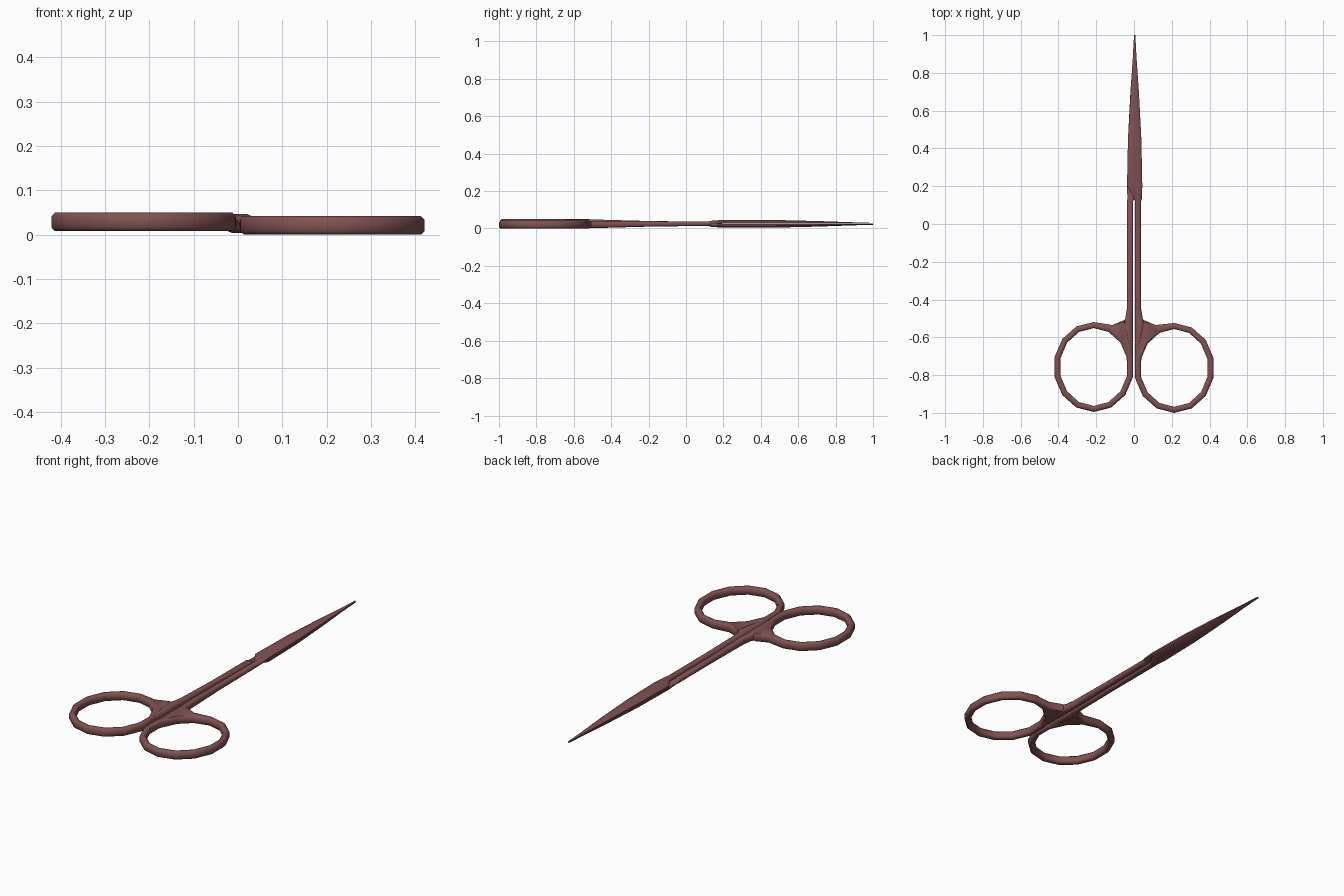
import bpy, bmesh, math
from mathutils import Vector

if "Cube" in bpy.data.objects:
    bpy.data.objects.remove(bpy.data.objects["Cube"])

mat = bpy.data.materials.new("brown_metal")
mat.diffuse_color = (0.22, 0.085, 0.085, 1)
mat.use_nodes = True
mat.node_tree.nodes["Principled BSDF"].inputs["Base Color"].default_value = mat.diffuse_color


def loft(name, sections, closed):
    """Skin a list of equal-length point loops."""
    bm = bmesh.new()
    loops = [[bm.verts.new(p) for p in sec] for sec in sections]
    n = len(loops[0])
    pairs = list(zip(loops, loops[1:]))
    if closed:
        pairs.append((loops[-1], loops[0]))
    else:
        bm.faces.new(loops[0])
        bm.faces.new(loops[-1])
    for a, b in pairs:
        for i in range(n):
            j = (i + 1) % n
            bm.faces.new((a[i], a[j], b[j], b[i]))
    bmesh.ops.recalc_face_normals(bm, faces=bm.faces)
    me = bpy.data.meshes.new(name)
    bm.to_mesh(me)
    bm.free()
    ob = bpy.data.objects.new(name, me)
    bpy.context.collection.objects.link(ob)
    me.materials.append(mat)
    bpy.ops.object.select_all(action='DESELECT')
    ob.select_set(True)
    bpy.context.view_layer.objects.active = ob
    bpy.ops.object.shade_smooth_by_angle(angle=math.radians(48))
    return ob


def chamfered(a, b, z0, z1, cu, top, bottom):
    """Chamfered rectangle from a to b in plan and z0 to z1."""
    a, b = Vector(a), Vector(b)
    d = (b - a).normalized()
    cb = cu * bottom / max(top, 1e-6)
    spec = [(a, z0 + bottom), (a, z1 - top), (a + d * cu, z1), (b - d * cu, z1),
            (b, z1 - top), (b, z0 + bottom), (b - d * cb, z0), (a + d * cb, z0)]
    return [Vector((p.x, p.y, z)) for p, z in spec]


def place(points, side, shift=0.0):
    """The second half is the first turned half way round the long axis."""
    if side > 0:
        return points
    return [Vector((shift - p.x, p.y, 0.05 - p.z)) for p in points]


# y, inner x, outer x, bottom z, top z
SHANK = [(-0.80, .006, .030, .006, .036), (-0.66, .006, .045, .002, .040),
         (-0.53, .006, .060, .001, .041), (-0.50, .006, .046, .002, .041),
         (-0.45, .005, .038, .003, .041), (-0.20, .005, .036, .010, .039),
         (0.12, .005, .037, .014, .037)]
BLADE = [(0.135, .003, .042, .024, .041), (0.20, -.037, .044, .0255, .046),
         (0.45, -.032, .039, .0255, .046), (0.70, -.018, .026, .0255, .040),
         (0.87, -.006, .014, .0255, .034), (1.00, .000, .007, .0255, .030)]

for side, label in ((1, "right"), (-1, "left")):
    # finger ring, its outer edge pulled out to form the web by the shank
    web = {1: (.115, -.535), 2: (.05, -.508)}
    cy = -0.762 if side > 0 else -0.757
    ring = []
    for i in range(14):
        t = 2 * math.pi * i / 14
        s, c = math.sin(t), math.cos(t)
        inner = (.213 - .181 * s, cy + .206 * c)
        outer = web.get(i, (.213 - .213 * s, cy + .238 * c))
        ring.append(place(chamfered(inner, outer, 0, .042, .008, .008, .008), side))
    loft(label + "_finger_ring", ring, True)

    # shank running into its blade
    arm = []
    for y, x0, x1, z0, z1 in SHANK:
        c = .25 * min(x1 - x0, z1 - z0)
        arm.append(place(chamfered((x0, y), (x1, y), z0, z1, c, c, c), side))
    for y, x0, x1, z0, z1 in BLADE:
        w, h = x1 - x0, z1 - z0
        arm.append(place(chamfered((x0, y), (x1, y), z0, z1, .28 * w, .5 * h, .03 * h),
                         side, .007))
    loft(label + "_shank_and_blade", arm, False)
